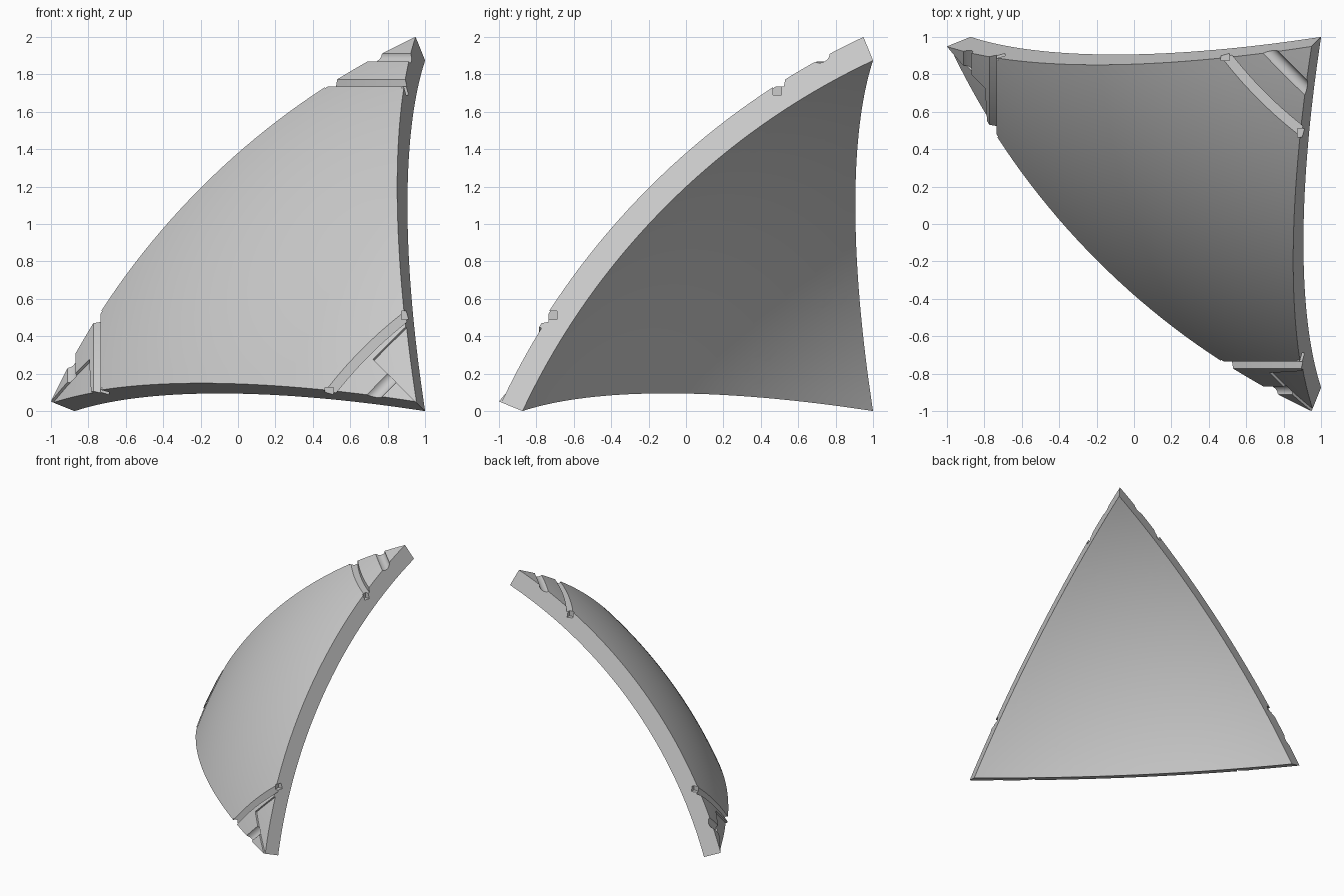
import bpy, bmesh, math
from mathutils import Vector, Matrix

if "Cube" in bpy.data.objects:
    bpy.data.objects.remove(bpy.data.objects["Cube"])

# Panel dimensions: an equilateral spherical triangle around the origin
HALF = math.radians(21.4)
gap = math.sqrt(2) * math.sin(HALF)
a = (-gap + math.sqrt(3 - 2 * gap ** 2)) / 3
b = a + gap
R_IN = 1.874 / gap
R_OUT = R_IN + 0.126 / b
SHIFT = -1 - a * R_IN
TOP, LEFT, FRONT = Vector((a, a, b)), Vector((b, a, a)), Vector((a, b, a))

# Three-fold turn that carries the top corner to the left, then the front
TURN = Matrix(((0, 0, 1, 0), (1, 0, 0, 0), (0, 1, 0, 0), (0, 0, 0, 1)))
turns = [Matrix.Identity(4), TURN, TURN @ TURN]

grey = bpy.data.materials.new("light_grey")
grey.use_nodes = True
grey.diffuse_color = (0.6, 0.6, 0.6, 1)
grey.node_tree.nodes["Principled BSDF"].inputs["Base Color"].default_value = (0.6, 0.6, 0.6, 1)


def finish(name, bm, matrix=None):
    if matrix:
        bm.transform(matrix)
    bmesh.ops.recalc_face_normals(bm, faces=bm.faces)
    mesh = bpy.data.meshes.new(name)
    bm.to_mesh(mesh)
    bm.free()
    ob = bpy.data.objects.new(name, mesh)
    bpy.context.collection.objects.link(ob)
    return ob


def shell(name, corners, r0, r1, n, matrix=None):
    """Closed spherical triangle between two radii."""
    bm = bmesh.new()
    p, q, s = [c.normalized() for c in corners]

    def blend(c, d, t):
        ang = c.angle(d)
        if ang < 1e-6:
            return c.copy()
        return (c * math.sin((1 - t) * ang) + d * math.sin(t * ang)) / math.sin(ang)

    layers = []
    for r in (r0, r1):
        rows = []
        for i in range(n + 1):
            c, d = blend(p, q, i / n), blend(p, s, i / n)
            rows.append([bm.verts.new(blend(c, d, j / max(i, 1)).normalized() * r)
                         for j in range(i + 1)])
        for i in range(n):
            for j in range(i + 1):
                bm.faces.new((rows[i][j], rows[i + 1][j], rows[i + 1][j + 1]))
                if j < i:
                    bm.faces.new((rows[i][j], rows[i + 1][j + 1], rows[i][j + 1]))
        rim = [row[0] for row in rows] + rows[n][1:] + [rows[i][i] for i in range(n - 1, 0, -1)]
        layers.append(rim)
    inner, outer = layers
    for i in range(len(inner)):
        k = (i + 1) % len(inner)
        bm.faces.new((inner[i], inner[k], outer[k], outer[i]))
    return finish(name, bm, matrix)


def box(name, centre, axes, size, matrix=None):
    bm = bmesh.new()
    bmesh.ops.create_cube(bm, size=1)
    m = Matrix(axes).transposed().to_4x4() @ Matrix.Diagonal((*size, 1))
    bm.transform(Matrix.Translation(centre) @ m)
    return finish(name, bm, matrix)


def ring_sector(name, r0, r1, z0, z1, matrix):
    """Curved bar with a rectangular section, swept around the corner axis."""
    bm = bmesh.new()
    loops = []
    for i in range(25):
        t = math.radians(25 + 40 * i / 24)
        loops.append([bm.verts.new((r * math.cos(t), r * math.sin(t), z))
                      for r, z in ((r0, z0), (r1, z0), (r1, z1), (r0, z1))])
    for l0, l1 in zip(loops, loops[1:]):
        for i in range(4):
            k = (i + 1) % 4
            bm.faces.new((l0[i], l0[k], l1[k], l1[i]))
    bm.faces.new(loops[0])
    bm.faces.new(loops[-1])
    return finish(name, bm, matrix)


def rod(name, centre, axis, radius, length, matrix):
    bm = bmesh.new()
    bmesh.ops.create_cone(bm, cap_ends=True, segments=32, radius1=radius,
                          radius2=radius, depth=length)
    bm.transform(Matrix.Translation(centre) @ axis.to_track_quat('Z', 'Y').to_matrix().to_4x4())
    return finish(name, bm, matrix)


panel = shell("curved_panel", (TOP, LEFT, FRONT), R_IN, R_OUT, 36)
cutters = []

STEP_Z = 0.735 - SHIFT
step_r = math.sqrt(R_OUT ** 2 - STEP_Z ** 2)
WORLD_AXES = ((1, 0, 0), (0, 1, 0), (0, 0, 1))
across = Vector((1, -1, 0)).normalized()

for k, turn in enumerate(turns):
    # Stepped groove across the corner
    cutters.append(ring_sector("corner_groove", step_r - 0.051, step_r + 0.15,
                               STEP_Z, STEP_Z + 0.25, turn))
    # Small notches where the groove meets the side walls
    for flip in (False, True):
        c = [-0.9 - SHIFT, -0.488 - SHIFT, STEP_Z - 0.015]
        if flip:
            c[0], c[1] = c[1], c[0]
        size = (0.045, 0.05, 0.06) if flip else (0.05, 0.045, 0.06)
        cutters.append(box("groove_notch", Vector(c), WORLD_AXES, size, turn))
    # Rounded flute near the tip, half width on the two lower corners
    mid = Vector((1.4545, 1.4545, 0))
    mid.z = math.sqrt(R_OUT ** 2 - mid.length_squared)
    centre = mid * (1 + 0.015 / R_OUT)
    length = 0.5
    if k:
        length = 0.25
        centre -= across * 0.125
    cutters.append(rod("tip_flute", centre, across, 0.042, length, turn))
    # Shallow recessed patch beside the flute
    if k:
        patch = (Vector((1.5545, 1.5545, 3.071)), Vector((1.8, 1.3, 3.05)),
                 Vector((1.25, 1.25, 3.3)))
        cutters.append(shell("tip_recess", patch, R_OUT - 0.015, R_OUT + 0.1, 8, turn))
    # Pair of rectangular pockets on the inside along each edge
    m = (TOP + LEFT).normalized()
    e = (TOP - LEFT).normalized()
    n = m.cross(e)
    if n.dot(FRONT) < 0:
        n = -n
    for side in (-1, 1):
        off = e * (0.58 * side) + n * 0.125
        floor = math.sqrt(R_IN ** 2 - off.length_squared) + 0.1
        cutters.append(box("inner_pocket", off + m * (floor - 0.15), (e, n, m),
                           (0.115, 0.215, 0.3), turn))

# Cut everything, then bake the result
for cutter in cutters:
    cutter.hide_render = True
    mod = panel.modifiers.new(cutter.name, 'BOOLEAN')
    mod.operation = 'DIFFERENCE'
    mod.solver = 'EXACT'
    mod.object = cutter
bpy.context.view_layer.update()
baked = bpy.data.meshes.new_from_object(panel.evaluated_get(bpy.context.evaluated_depsgraph_get()))
panel.modifiers.clear()
panel.data = baked
for cutter in cutters:
    bpy.data.objects.remove(cutter)

# Stand the panel in place
baked.transform(Matrix.Translation((-SHIFT, -SHIFT, SHIFT + 1)) @ Matrix.Rotation(math.pi, 4, 'Z'))
baked.materials.clear()
baked.materials.append(grey)
bpy.ops.object.select_all(action='DESELECT')
panel.select_set(True)
bpy.context.view_layer.objects.active = panel
bpy.ops.object.shade_smooth_by_angle(angle=math.radians(20))
